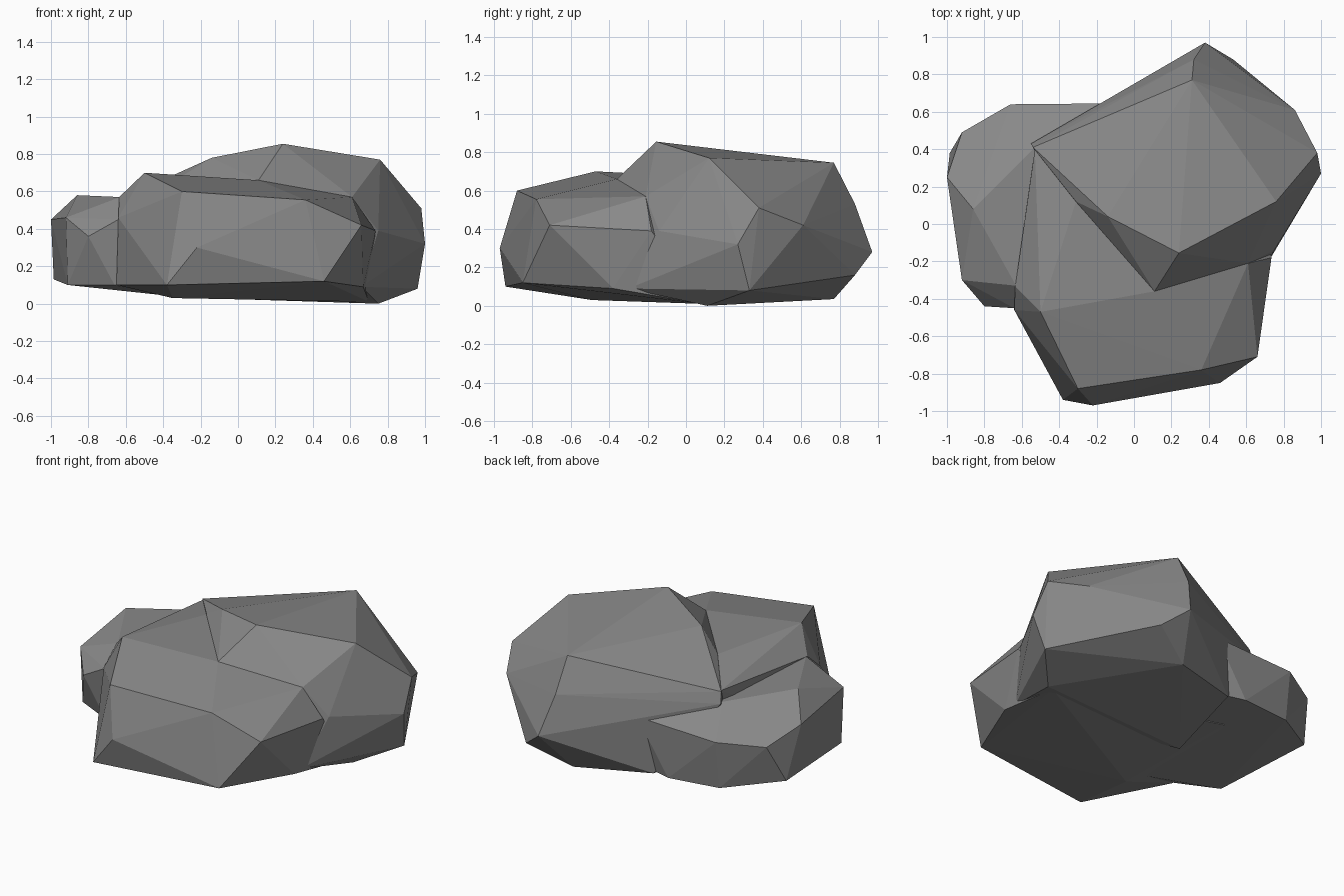
import bpy, bmesh

stone = bpy.data.materials.new("stone grey")
stone.diffuse_color = (0.25, 0.25, 0.25, 1)


def boulder(name, points):
    """Faceted stone: the convex hull of a few corner points."""
    bm = bmesh.new()
    for p in points:
        bm.verts.new(p)
    res = bmesh.ops.convex_hull(bm, input=bm.verts[:])
    junk = {g for g in res["geom_interior"] + res["geom_unused"]
            if isinstance(g, bmesh.types.BMVert)}
    bmesh.ops.delete(bm, geom=list(junk), context='VERTS')
    bmesh.ops.recalc_face_normals(bm, faces=bm.faces[:])
    me = bpy.data.meshes.new(name)
    bm.to_mesh(me)
    bm.free()
    me.materials.append(stone)
    ob = bpy.data.objects.new(name, me)
    bpy.context.collection.objects.link(ob)
    return ob


# Large lump at the back right
back = boulder("rock", [
    (0.38, 0.97, 0.28), (0.53, 0.88, 0.16), (0.32, 0.88, 0.53), (0.31, 0.77, 0.745),
    (0.86, 0.61, 0.42), (0.98, 0.38, 0.51), (1.0, 0.27, 0.32), (0.96, 0.33, 0.08),
    (0.76, 0.12, 0.77), (0.24, -0.155, 0.855), (-0.14, 0.04, 0.78), (-0.31, 0.12, 0.675),
    (-0.34, 0.46, 0.60), (-0.54, 0.41, 0.60), (-0.55, 0.43, 0.53), (0.11, -0.36, 0.66),
    (0.61, -0.21, 0.57), (0.75, -0.14, 0.39), (0.66, -0.3, 0.09), (0.75, 0.11, 0.0),
    (0.27, 0.77, 0.035), (-0.2, 0.62, 0.06), (-0.35, 0.0, 0.035)])

# Front lump with the low flat shelf
front = boulder("front_lump", [
    (-0.30, -0.88, 0.60), (0.36, -0.78, 0.555), (-0.22, -0.97, 0.30), (-0.38, -0.94, 0.10),
    (0.46, -0.85, 0.12), (0.66, -0.71, 0.42), (0.61, -0.21, 0.57), (0.11, -0.36, 0.66),
    (-0.50, -0.47, 0.70), (-0.64, -0.46, 0.46), (-0.635, -0.335, 0.57), (0.735, -0.18, 0.39),
    (0.67, -0.38, 0.09), (-0.65, -0.42, 0.10), (-0.31, 0.12, 0.67), (-0.53, 0.40, 0.60),
    (-0.35, -0.49, 0.03), (0.70, 0.09, 0.01), (-0.40, 0.35, 0.06)])

# Low lump on the left
left = boulder("left_lump", [
    (-0.86, 0.08, 0.58), (-1.0, 0.25, 0.45), (-0.92, -0.30, 0.46), (-0.985, 0.38, 0.13),
    (-0.92, 0.49, 0.37), (-0.66, 0.64, 0.39), (-0.1, 0.645, 0.41), (-0.80, -0.44, 0.36),
    (-0.91, -0.29, 0.10), (-0.64, -0.45, 0.45), (-0.66, -0.41, 0.10), (-0.63, -0.33, 0.57),
    (-0.54, 0.40, 0.53), (-0.66, 0.60, 0.08), (-0.32, 0.64, 0.07), (-0.17, 0.60, 0.07),
    (-0.35, -0.40, 0.04), (-0.2, 0.2, 0.5)])

# Fuse the lumps into one rock
for part in (front, left):
    mod = back.modifiers.new("fuse", 'BOOLEAN')
    mod.operation = 'UNION'
    mod.solver = 'EXACT'
    mod.object = part
deps = bpy.context.evaluated_depsgraph_get()
fused = bpy.data.meshes.new_from_object(back.evaluated_get(deps))
back.modifiers.clear()
back.data = fused
for part in (front, left):
    bpy.data.objects.remove(part)
